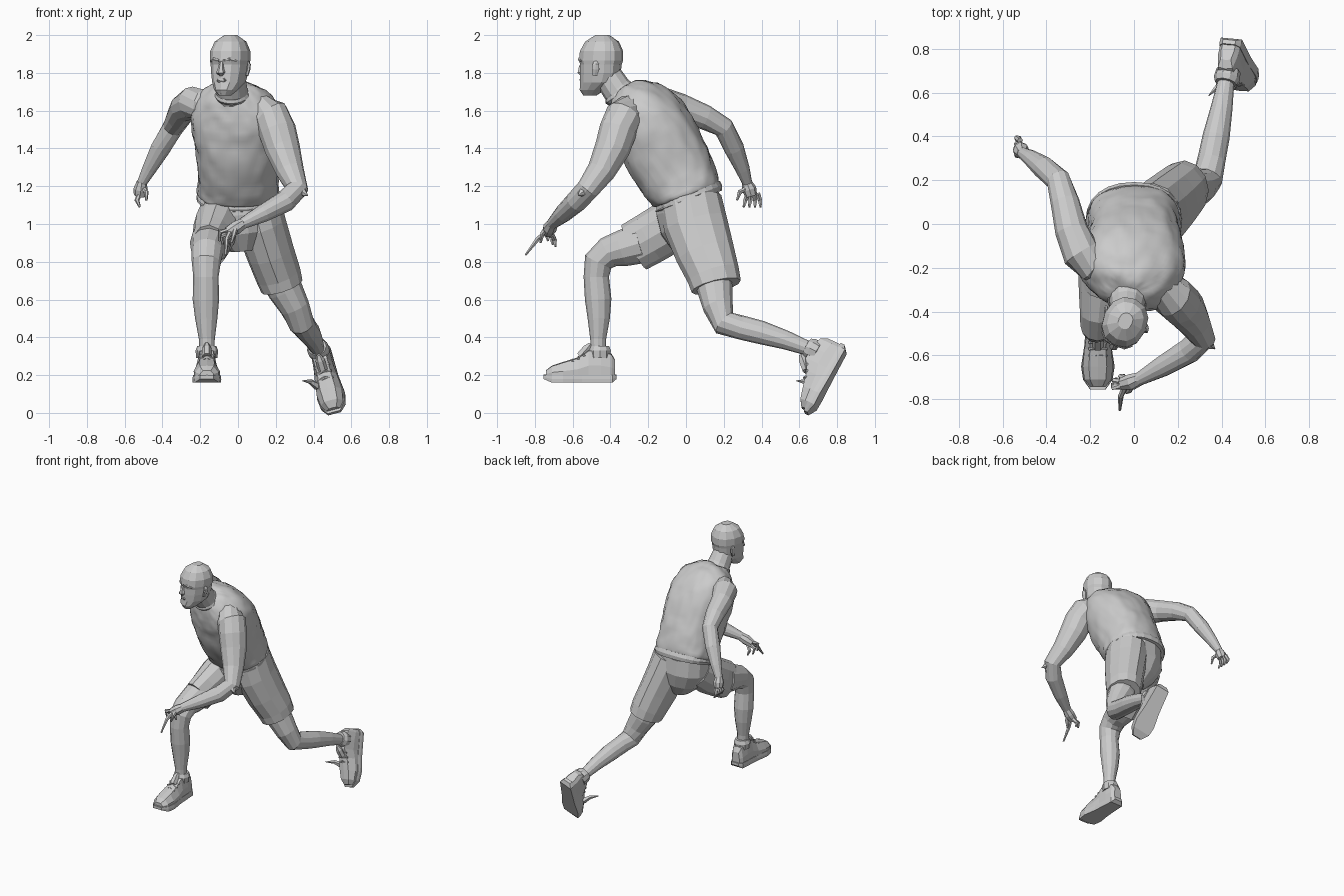
import bpy, bmesh
from math import sin, cos, pi, radians
from mathutils import Vector, Matrix


def make(name, bm, smooth=False):
    bmesh.ops.recalc_face_normals(bm, faces=bm.faces)
    me = bpy.data.meshes.new(name)
    bm.to_mesh(me)
    bm.free()
    ob = bpy.data.objects.new(name, me)
    bpy.context.collection.objects.link(ob)
    for p in me.polygons:
        p.use_smooth = smooth
    return ob


def skin(name, rings, smooth=False):
    """Bridge a list of point rings and cap both ends."""
    bm = bmesh.new()
    rows = [[bm.verts.new(p) for p in r] for r in rings]
    n = len(rows[0])
    for a, b in zip(rows, rows[1:]):
        for i in range(n):
            bm.faces.new((a[i], a[(i + 1) % n], b[(i + 1) % n], b[i]))
    bm.faces.new(rows[0])
    bm.faces.new(rows[-1])
    return make(name, bm, smooth)


def spow(v, e):
    return abs(v) ** e * (1 if v >= 0 else -1)


def loft(name, path, n=10, side=(1, 0, 0), power=1.0, smooth=False):
    """Path entries: x, y, z, half width, half depth, optional side vector."""
    pts = [Vector(p[:3]) for p in path]
    rings = []
    for i, p in enumerate(path):
        t = (pts[min(i + 1, len(pts) - 1)] - pts[max(i - 1, 0)]).normalized()
        s = Vector(p[5] if len(p) > 5 else side)
        s = (s - t * s.dot(t)).normalized()
        d = t.cross(s)
        rings.append([pts[i] + s * p[3] * spow(cos(a), power) + d * p[4] * spow(sin(a), power)
                      for a in (2 * pi * k / n for k in range(n))])
    return skin(name, rings, smooth)


def limb(name, path, n=10):
    return loft(name, [(x, y, z, r, r) for x, y, z, r in path], n)


# Tank top, leaning forward with the shoulders twisted
twist = (.93, -.33, -.1)
tank = loft("tank_top", [
    (0, .012, 1.135, .222, .19), (0, .005, 1.165, .22, .188),
    (0, -.055, 1.27, .21, .215), (0, -.13, 1.41, .228, .222, (.97, -.12, -.03)),
    (-.005, -.185, 1.54, .25, .205, (.95, -.26, -.07)), (-.02, -.25, 1.63, .235, .168, twist),
    (-.03, -.30, 1.69, .16, .115, twist), (-.035, -.325, 1.725, .085, .085, twist)],
    n=20, power=.85, smooth=True)
sub = tank.modifiers.new("round", 'SUBSURF')
sub.levels = sub.render_levels = 2
folds = bpy.data.textures.new("folds", 'CLOUDS')
folds.noise_scale = .07
dis = tank.modifiers.new("folds", 'DISPLACE')
dis.texture = folds
dis.strength = .022

# Hem band of the tank top
loft("tank_hem", [(0, .02, 1.12, .21, .18), (0, .015, 1.135, .221, .19),
                  (0, .008, 1.15, .219, .188)], n=24, power=.9)


# Collar trim
def trim(name, centre, axis, rx, ry, r=.008, n=20):
    ax = Vector(axis).normalized()
    s = ax.orthogonal().normalized()
    d = ax.cross(s)
    bm = bmesh.new()
    rows = []
    for k in range(n):
        a = 2 * pi * k / n
        out = s * cos(a) * rx + d * sin(a) * ry
        o = out.normalized()
        rows.append([bm.verts.new(Vector(centre) + out + o * r * cos(b) + ax * 2 * r * sin(b))
                     for b in (pi / 2 * j for j in range(4))])
    for k in range(n):
        a, b = rows[k], rows[(k + 1) % n]
        for j in range(4):
            bm.faces.new((a[j], a[(j + 1) % 4], b[(j + 1) % 4], b[j]))
    make(name, bm)


trim("collar", (-.03, -.345, 1.685), (-.05, -.5, .85), .085, .085)

# Neck and head
loft("neck", [(-.025, -.29, 1.64, .1, .09), (-.03, -.365, 1.71, .08, .08),
              (-.037, -.425, 1.80, .072, .075)], n=12)
turn = Matrix.Translation((-.042, -.45, 0)) @ Matrix.Rotation(radians(-25), 4, 'Z')
profile = [(1.68, -.065, .03, .035), (1.71, -.05, .06, .068), (1.75, -.015, .083, .098),
           (1.80, -.004, .093, .109), (1.845, 0, .098, .11), (1.865, 0, .101, .118),
           (1.915, .003, .101, .115), (1.965, .006, .08, .09), (2.0, .008, .032, .038)]
skin("head", [[turn @ Vector((rx * spow(cos(a), .9), yc + ry * spow(sin(a), .9), z))
               for a in (2 * pi * k / 12 for k in range(12))] for z, yc, rx, ry in profile])


def face_bit(name, pts, n=6):
    loft(name, [(*(turn @ Vector(p[:3])), p[3], p[4]) for p in pts], n)


face_bit("nose", [(0, -.107, 1.86, .01, .01), (0, -.113, 1.825, .016, .018),
                  (0, -.118, 1.802, .024, .02), (0, -.108, 1.79, .014, .012)])
face_bit("lips", [(-.036, -.088, 1.757, .005, .005), (-.015, -.107, 1.76, .01, .013),
                  (.015, -.107, 1.76, .01, .013), (.036, -.088, 1.757, .005, .005)])
face_bit("chin", [(0, -.09, 1.725, .03, .02), (0, -.09, 1.69, .025, .015)])
for s, side in ((-1, "right"), (1, "left")):
    face_bit(side + "_ear", [(s * .094, .008, 1.785, .008, .014), (s * .101, .016, 1.82, .01, .022),
                             (s * .103, .018, 1.845, .009, .02), (s * .098, .012, 1.86, .006, .01)])
    face_bit(side + "_brow", [(s * .012, -.112, 1.866, .008, .008), (s * .045, -.104, 1.872, .01, .01),
                              (s * .075, -.08, 1.862, .006, .006)])

# Arms
limb("left_arm", [(.05, -.27, 1.6, .06), (.12, -.295, 1.6, .088), (.175, -.33, 1.57, .1),
                  (.208, -.36, 1.495, .1), (.235, -.39, 1.40, .094), (.275, -.45, 1.28, .075),
                  (.312, -.52, 1.185, .06), (.25, -.58, 1.12, .058), (.13, -.65, 1.055, .048),
                  (.02, -.71, 1.0, .03)], 12)
limb("left_elbow", [(.31, -.52, 1.2, .045), (.335, -.545, 1.17, .03), (.37, -.57, 1.15, .002)], 6)
limb("right_arm", [(-.12, -.21, 1.61, .07), (-.19, -.18, 1.635, .085), (-.24, -.135, 1.64, .088),
                   (-.285, -.03, 1.615, .076), (-.315, .1, 1.565, .066), (-.345, .2, 1.51, .056),
                   (-.41, .255, 1.4, .053), (-.47, .3, 1.29, .038), (-.51, .325, 1.215, .026)], 12)


# Hands: a palm plus four fingers and a thumb
def hand(side, palm, fingers):
    limb(side + "_palm", palm, 8)
    for i, (a, b, c) in enumerate(fingers):
        limb(f"{side}_finger_{i + 1}", [(*a, .014), (*b, .013), (*c, .006)], 6)


hand("left", [(.03, -.705, 1.005, .03), (-.01, -.72, .98, .038), (-.055, -.73, .955, .03)], [
    ((-.04, -.74, .96), (-.06, -.785, .92), (-.065, -.85, .835)),
    ((-.05, -.74, .965), (-.095, -.745, .96), (-.1, -.73, .91)),
    ((-.05, -.72, .95), (-.09, -.715, .935), (-.08, -.705, .89)),
    ((-.035, -.71, .945), (-.06, -.695, .915), (-.045, -.69, .88)),
    ((-.01, -.735, .985), (-.02, -.76, .95), (-.035, -.77, .9))])
hand("right", [(-.51, .32, 1.225, .026), (-.515, .335, 1.185, .038), (-.52, .345, 1.15, .032)],
     [((-.52, .345 + .018 * k, 1.16), (-.535, .34 + .026 * k, 1.125), (-.52, .335 + .03 * k, 1.09))
      for k in range(-1, 3)]
     + [((-.505, .325, 1.19), (-.485, .285, 1.17), (-.485, .27, 1.125))])

# Shorts: seat and two wide legs
loft("shorts_seat", [(0, .01, 1.16, .2, .17), (.005, .015, 1.05, .205, .175),
                     (.02, .015, .95, .16, .15), (.03, .02, .86, .07, .09)], n=14)
loft("shorts_left_leg", [(.085, .025, 1.12, .14, .165), (.12, .05, 1.0, .135, .17),
                         (.17, .1, .85, .128, .157), (.213, .145, .73, .122, .14),
                         (.232, .16, .67, .114, .134)], n=12)
loft("shorts_right_leg", [(-.09, .0, 1.05, .12, .13), (-.115, -.09, .985, .122, .14),
                          (-.135, -.19, .925, .108, .138), (-.152, -.275, .877, .093, .135)], n=12)

# Legs
limb("left_leg", [(.2, .13, .76, .1), (.25, .155, .65, .094), (.3, .17, .56, .08),
                  (.335, .205, .475, .07), (.355, .3, .45, .064), (.375, .4, .425, .062),
                  (.4, .53, .385, .05), (.42, .65, .34, .038), (.435, .72, .31, .037)], 12)
limb("right_leg", [(-.145, -.24, .9, .11), (-.155, -.34, .87, .096), (-.163, -.41, .85, .084),
                   (-.168, -.465, .8, .077), (-.17, -.475, .72, .067), (-.17, -.465, .6, .07),
                   (-.168, -.462, .5, .059), (-.165, -.465, .39, .042), (-.165, -.465, .29, .04)], 12)


# Shoes in local space: toe towards -y, sole on z = 0
def shoe(side, m):
    def section(y, w, lo, hi, k):
        return [m @ Vector(p) for p in ((-w, y, lo), (w, y, lo), (w * 1.02, y, lo + (hi - lo) * .45),
                                        (w * k, y, hi * .95 + lo * .05), (0, y, hi),
                                        (-w * k, y, hi * .95 + lo * .05), (-w * 1.02, y, lo + (hi - lo) * .45))]
    upper = [(.095, .03, .03, .12, .8), (.075, .046, .02, .155, .75), (.02, .05, .02, .175, .8),
             (-.045, .052, .02, .175, .7), (-.1, .06, .02, .135, .6), (-.18, .068, .02, .11, .6),
             (-.24, .06, .025, .09, .6), (-.272, .035, .03, .065, .6)]
    skin(side + "_shoe", [section(*u) for u in upper])
    sole = [(.103, .03), (.08, .05), (0, .055), (-.08, .06), (-.18, .075), (-.24, .066), (-.285, .035)]
    skin(side + "_sole", [section(y, w, .02 if y < -.25 or y > .1 else 0, .042, .97) for y, w in sole])
    # collar, tongue and laces
    loft(side + "_shoe_collar", [(*(m @ Vector((0, .015, z))), r, r) for z, r in
                                 ((.13, .056), (.17, .06), (.195, .05))], 10)
    limb(side + "_tongue", [(*(m @ Vector(p[:3])), p[3]) for p in
                            ((0, -.09, .14, .025), (0, -.055, .18, .025), (0, -.035, .205, .012))], 6)
    for i in range(3):
        y, z = -.07 - .03 * i, .162 - .016 * i
        limb(f"{side}_lace_{i + 1}", [(*(m @ Vector((x, y, z - abs(x) * .5))), .008)
                                      for x in (-.04, 0, .04)], 5)


shoe("right", Matrix.Translation((-.165, -.47, .16)))
back = -Vector((.07, -.18, -.33)).normalized()
up = Vector((-.2, -.86, .45))
up = (up - back * up.dot(back)).normalized()
foot = Matrix((back.cross(up), back, up)).transposed().to_4x4()
foot.translation = (.46, .806, .25)
shoe("left", foot @ Matrix.Diagonal((1, 1.07, 1, 1)))
limb("left_lace_end", [(.42, .66, .14, .022), (.385, .63, .165, .014), (.34, .585, .17, .002)], 5)
